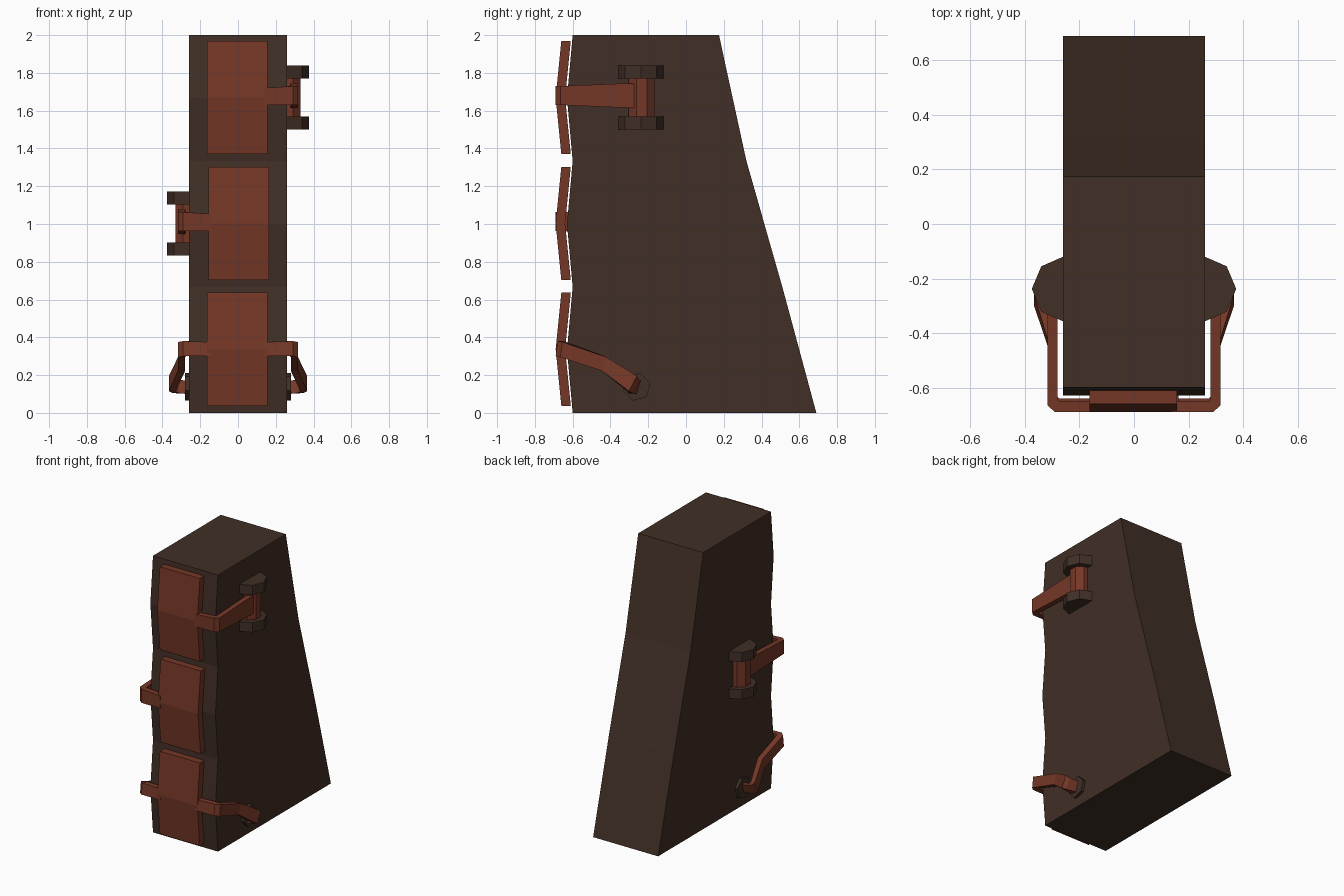
import bpy, math
from mathutils import Vector

if "Cube" in bpy.data.objects:
    bpy.data.objects.remove(bpy.data.objects["Cube"])


def material(name, col):
    m = bpy.data.materials.new(name)
    m.diffuse_color = (*col, 1)
    m.use_nodes = True
    m.node_tree.nodes["Principled BSDF"].inputs["Base Color"].default_value = m.diffuse_color
    return m


BROWN = material("dark brown", (0.052, 0.028, 0.019))
RUST = material("rust red", (0.178, 0.039, 0.020))


def loft(name, rings, mat):
    """Closed solid through equal-length rings of points."""
    n = len(rings[0])
    verts = [tuple(p) for r in rings for p in r]
    faces = [tuple(range(n)), tuple(range((len(rings) - 1) * n, len(rings) * n))]
    for k in range(len(rings) - 1):
        for i in range(n):
            j = (i + 1) % n
            faces.append((k*n + i, k*n + j, k*n + n + j, k*n + n + i))
    me = bpy.data.meshes.new(name)
    me.from_pydata(verts, [], faces)
    import bmesh
    bm = bmesh.new()
    bm.from_mesh(me)
    bmesh.ops.recalc_face_normals(bm, faces=bm.faces)
    bm.to_mesh(me)
    bm.free()
    ob = bpy.data.objects.new(name, me)
    me.materials.append(mat)
    bpy.context.collection.objects.link(ob)
    return ob


def extrude_x(name, prof, x0, x1, mat):
    return loft(name, [[(x, y, z) for y, z in prof] for x in (x0, x1)], mat)


def extrude_z(name, prof, z0, z1, mat):
    return loft(name, [[(x, y, z) for x, y in prof] for z in (z0, z1)], mat)


def strap(name, stations, side, dz=0):
    """Each station: outer xy, inner xy, top (dy, z), bottom (dy, z)."""
    rings = []
    for (ox, oy), (ix, iy), (td, tz), (bd, bz) in stations:
        rings.append([(side*ox, oy + td, tz + dz), (side*ix, iy + td, tz + dz),
                      (side*ix, iy + bd, bz + dz), (side*ox, oy + bd, bz + dz)])
    return loft(name, rings, RUST)


# Main wedge with a gently rippled front and a sloped back
front = [(-0.60 if i % 2 == 0 else -0.63, i / 3) for i in range(7)]
back = [(0.175, 2.0), (0.205, 1.86), (0.32, 1.333), (0.51, 0.667), (0.69, 0)]
extrude_x("body", front + back, -0.26, 0.26, BROWN)

# Three bent front plates
for i, off in enumerate((-0.003, 0.003, -0.003)):
    c = (i + 0.5) * 2 / 3 + 0.003
    prof = [(-0.66, c - 0.30), (-0.69, c), (-0.66, c + 0.30),
            (-0.61, c + 0.30), (-0.64, c), (-0.61, c - 0.30)]
    extrude_x("front_plate", prof, off - 0.16, off + 0.16, RUST)


# Upper hinges: strap, pin and two half-octagon brackets
def hinge(side, dz):
    half = [(0.25, -0.12), (0.26, -0.12), (0.34, -0.155), (0.375, -0.238),
            (0.34, -0.322), (0.26, -0.357), (0.25, -0.357)]
    half = [(side*x, y) for x, y in half]
    extrude_z("hinge_bracket", half, 1.50 + dz, 1.57 + dz, BROWN)
    extrude_z("hinge_bracket", half, 1.77 + dz, 1.84 + dz, BROWN)
    pin = [(side*(0.262 + 0.074*math.cos(a)), -0.235 + 0.074*math.sin(a))
           for a in [math.pi/4 * k + math.pi/8 for k in range(8)]]
    extrude_z("hinge_pin", pin, 1.565 + dz, 1.775 + dz, RUST)
    t, b = (0, 1.72), (0, 1.63)
    strap("hinge_strap", [((0.14, -0.69), (0.14, -0.65), t, b),
                          ((0.29, -0.69), (0.275, -0.65), (0, 1.73), b),
                          ((0.318, -0.665), (0.28, -0.645), (0, 1.73), b),
                          ((0.318, -0.31), (0.28, -0.31), (0, 1.745), (0, 1.615)),
                          ((0.318, -0.24), (0.27, -0.24), (0, 1.745), (0, 1.615))],
          side, dz)


hinge(1, 0)
hinge(-1, -0.667)

# Lower clamp arms, bent down and out, ending on round bosses
for s in (1, -1):
    strap("lower_arm", [((0.14, -0.69), (0.14, -0.65), (0.01, 0.375), (0, 0.30)),
                        ((0.29, -0.69), (0.275, -0.65), (0.01, 0.38), (0, 0.30)),
                        ((0.318, -0.665), (0.28, -0.645), (0.01, 0.375), (0, 0.295)),
                        ((0.318, -0.435), (0.28, -0.435), (0.015, 0.295), (-0.01, 0.222)),
                        ((0.366, -0.29), (0.33, -0.30), (0.03, 0.195), (-0.012, 0.115)),
                        ((0.345, -0.268), (0.315, -0.29), (0.02, 0.175), (-0.015, 0.105)),
                        ((0.26, -0.245), (0.26, -0.285), (0.01, 0.17), (-0.012, 0.10))], s)
    boss = [(-0.262 + 0.076*math.cos(a), 0.138 + 0.076*math.sin(a))
            for a in [math.tau/6 * k + math.radians(15) for k in range(6)]]
    extrude_x("arm_boss", boss, s*0.25, s*0.28, BROWN)
